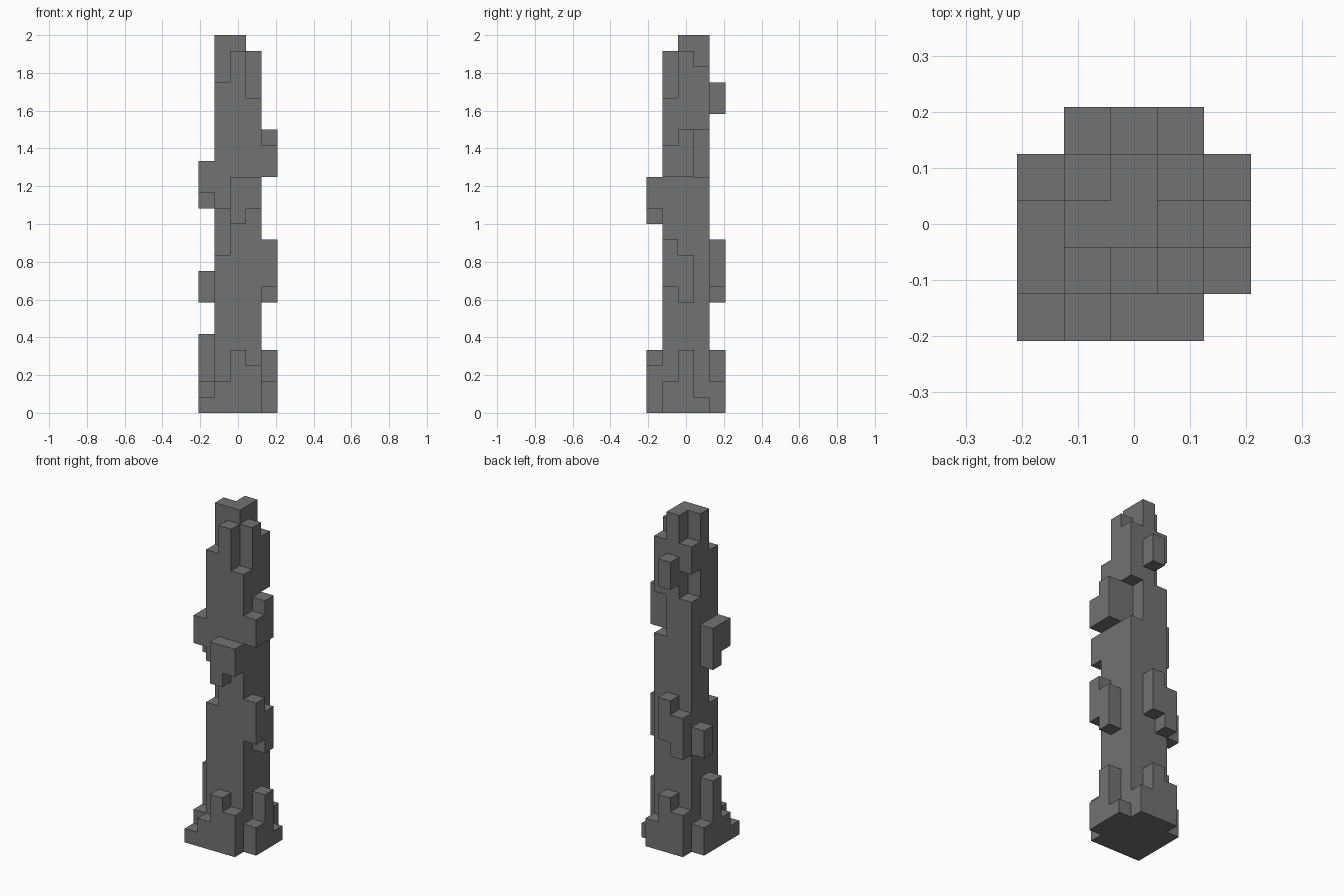
import bpy
import bmesh
from mathutils import Vector

UNIT = 2 / 24          # edge length of one cube
CORE = (-1, 0, 1)      # the shaft is three cubes wide and deep
OUT = 2                # row of cubes outside the shaft

default_cube = bpy.data.objects.get("Cube")
if default_cube:
    bpy.data.objects.remove(default_cube, do_unlink=True)

cells = set()


def column(x, y, bottom, top):
    """Stack of cubes at grid place x, y."""
    return {(x, y, z) for z in range(bottom, top)}


def front(x, bottom, top):
    cells.update(column(x, -OUT, bottom, top))


def back(x, bottom, top):
    cells.update(column(x, OUT, bottom, top))


def left(y, bottom, top):
    cells.update(column(OUT, y, bottom, top))


def right(y, bottom, top):
    cells.update(column(-OUT, y, bottom, top))


def build_cubes(name, filled, material):
    """Closed shell around all filled cells, standing on the ground."""
    bm = bmesh.new()
    corners = {}

    def corner(point):
        key = tuple(round(2 * c) for c in point)
        if key not in corners:
            corners[key] = bm.verts.new((point + Vector((0, 0, 0.5))) * UNIT)
        return corners[key]

    axes = [Vector((1, 0, 0)), Vector((0, 1, 0)), Vector((0, 0, 1))]
    for cell in sorted(filled):
        centre = Vector(cell)
        for i, axis in enumerate(axes):
            u, v = axes[(i + 1) % 3] / 2, axes[(i + 2) % 3] / 2
            for sign in (-1, 1):
                normal = axis * sign
                if tuple(int(c) for c in centre + normal) in filled:
                    continue
                mid = centre + normal / 2
                side = u * sign
                loop = (mid - side - v, mid + side - v, mid + side + v, mid - side + v)
                bm.faces.new([corner(p) for p in loop])
    mesh = bpy.data.meshes.new(name)
    bm.to_mesh(mesh)
    bm.free()
    mesh.materials.append(material)
    obj = bpy.data.objects.new(name, mesh)
    bpy.context.collection.objects.link(obj)
    return obj


# Shaft with a stepped crown, rows from front to back
crown = ((21, 23, 20), (24, 24, 23), (22, 24, 22))
for y, row in zip(CORE, crown):
    for x, top in zip(CORE, row):
        cells.update(column(x, y, 0, top))

# Notches broken out of the shaft corners
cells -= column(-1, -1, 10, 13)
cells -= column(1, 1, 15, 18)
cells -= column(-1, 1, 18, 20)

# Stepped footing on all four sides
for side, start, heights in (
    (front, -2, (1, 2, 4, 3)),
    (back, -1, (3, 4, 2)),
    (left, -1, (2, 4, 1)),
    (right, -1, (2, 5, 2)),
):
    for step, height in enumerate(heights):
        side(start + step, 0, height)

# Ledges sticking out higher up
front(0, 12, 15)
front(1, 13, 15)
back(0, 8, 11)
back(-1, 7, 10)
back(0, 19, 21)
left(-1, 8, 11)
left(0, 7, 10)
left(-1, 15, 17)
left(0, 15, 18)
right(1, 7, 9)
right(0, 13, 16)
right(-1, 14, 16)

# One grey stone colour
stone = bpy.data.materials.new("grey_stone")
stone.use_nodes = True
grey = (0.17, 0.17, 0.17, 1)
stone.diffuse_color = grey
stone.node_tree.nodes["Principled BSDF"].inputs["Base Color"].default_value = grey

build_cubes("stone_pillar", cells, stone)
